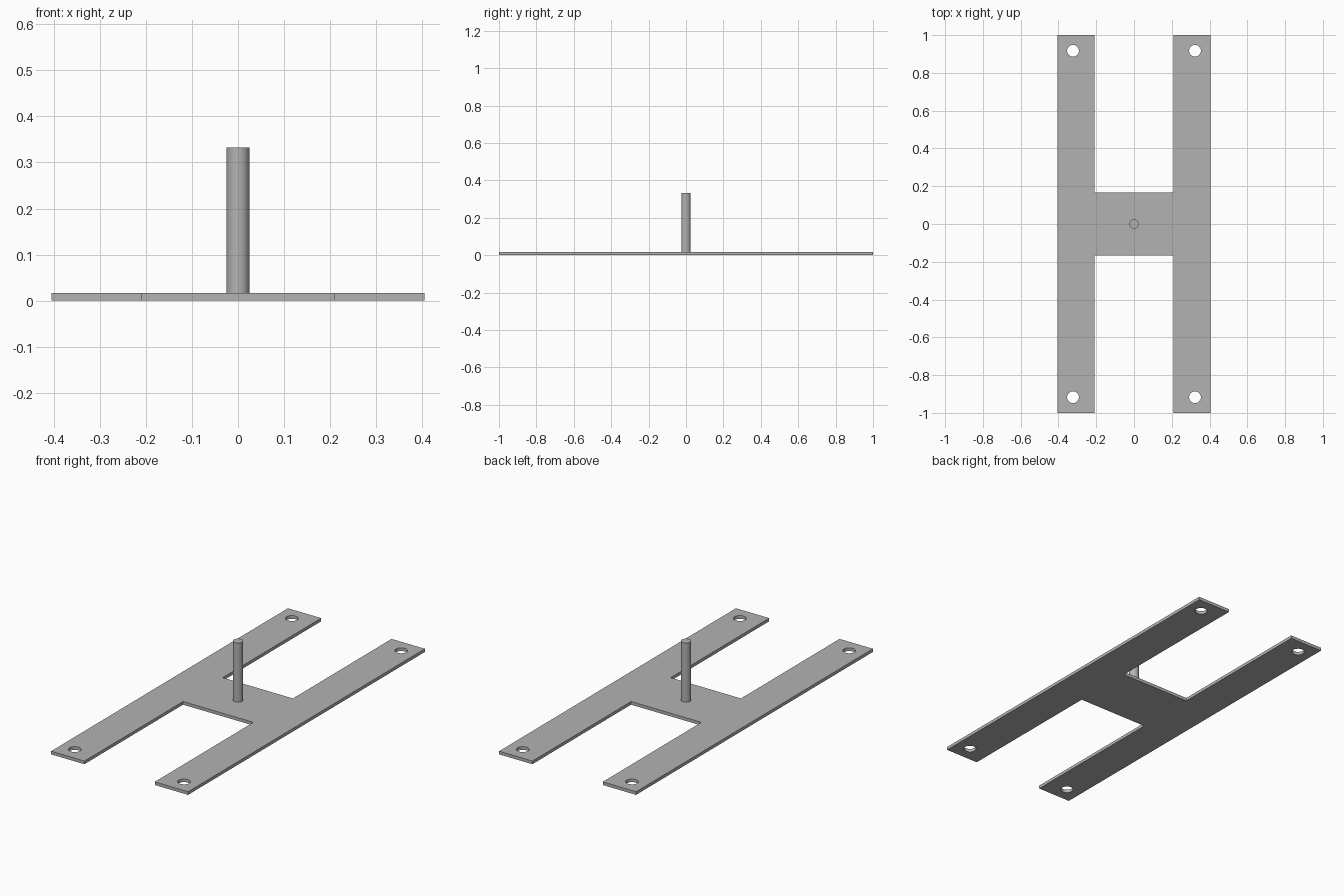
import bpy
import bmesh
from mathutils import Matrix

if "Cube" in bpy.data.objects:
    bpy.data.objects.remove(bpy.data.objects["Cube"], do_unlink=True)

THICK = 0.017                       # plate thickness
OUTER, INNER = 0.405, 0.208         # arm edges in x
LENGTH, BRIDGE = 1.0, 0.167         # half lengths in y
HOLE_X, HOLE_Y, HOLE_R = 0.323, 0.917, 0.031
POST_R, POST_TOP = 0.025, 0.333

steel = bpy.data.materials.new("plain grey steel")
steel.use_nodes = True
GREY = (0.45, 0.45, 0.45, 1)
steel.diffuse_color = GREY
steel.node_tree.nodes["Principled BSDF"].inputs["Base Color"].default_value = GREY


def make_object(name, bm):
    bmesh.ops.recalc_face_normals(bm, faces=bm.faces[:])
    mesh = bpy.data.meshes.new(name)
    bm.to_mesh(mesh)
    bm.free()
    mesh.materials.append(steel)
    obj = bpy.data.objects.new(name, mesh)
    bpy.context.collection.objects.link(obj)
    return obj


def add_cylinder(bm, x, y, radius, bottom, top):
    bmesh.ops.create_cone(
        bm, cap_ends=True, segments=48, radius1=radius, radius2=radius,
        depth=top - bottom,
        matrix=Matrix.Translation((x, y, (bottom + top) / 2)))


def select_only(obj):
    bpy.ops.object.select_all(action='DESELECT')
    obj.select_set(True)
    bpy.context.view_layer.objects.active = obj


# H-shaped base plate: one quarter outline, turned into the full outline
quarter = [(INNER, BRIDGE), (INNER, LENGTH), (OUTER, LENGTH)]
right_half = quarter + [(x, -y) for x, y in reversed(quarter)]
outline = right_half + [(-x, -y) for x, y in right_half]
bm = bmesh.new()
face = bm.faces.new([bm.verts.new((x, y, 0)) for x, y in outline])
top = bmesh.ops.extrude_face_region(bm, geom=[face])["geom"]
bmesh.ops.translate(bm, vec=(0, 0, THICK),
                    verts=[v for v in top if isinstance(v, bmesh.types.BMVert)])
plate = make_object("base_plate", bm)

# Bolt holes at the four arm ends
bm = bmesh.new()
for sx in (-1, 1):
    for sy in (-1, 1):
        add_cylinder(bm, sx * HOLE_X, sy * HOLE_Y, HOLE_R, -THICK, 2 * THICK)
cutter = make_object("bolt_hole_cutter", bm)
cutter.hide_render = True
cut = plate.modifiers.new("bolt holes", 'BOOLEAN')
cut.operation = 'DIFFERENCE'
cut.solver = 'EXACT'
cut.object = cutter
select_only(plate)
bpy.ops.object.modifier_apply(modifier=cut.name)
bpy.data.objects.remove(cutter, do_unlink=True)

# Upright post in the centre
bm = bmesh.new()
add_cylinder(bm, 0, 0, POST_R, THICK, POST_TOP)
post = make_object("center_post", bm)

# Round walls smooth, edges crisp
for obj in (plate, post):
    select_only(obj)
    bpy.ops.object.shade_smooth_by_angle()
